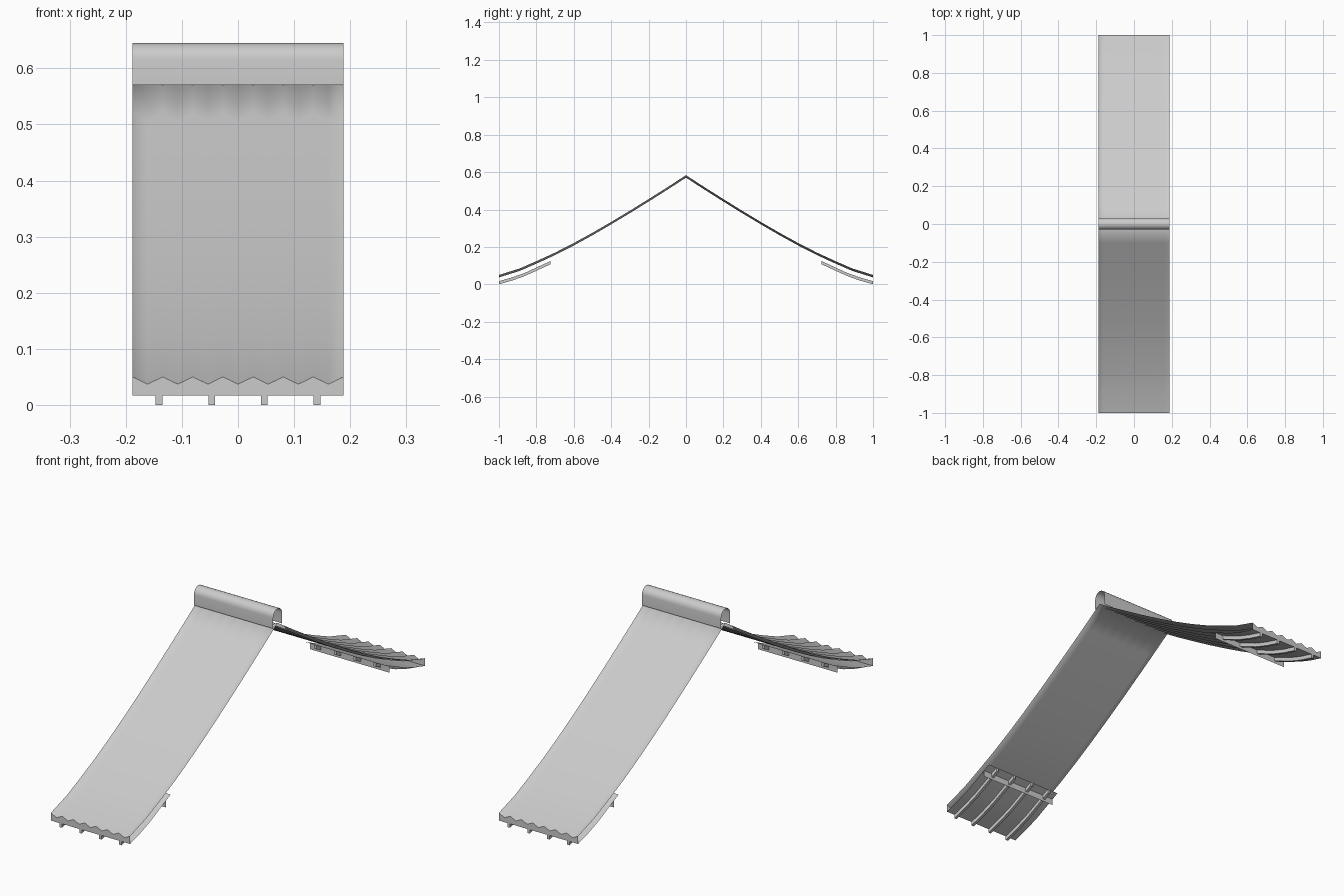
import bpy, bmesh, math

if "Cube" in bpy.data.objects:
    bpy.data.objects.remove(bpy.data.objects["Cube"])

HALF = 0.188          # half width of the roof strip
WAVES = 7             # corrugations across the width
AMP = 0.0065          # corrugation height either side of the middle

# (distance from ridge, height) of one slope, eave to ridge
SLOPE = [(1, .0435), (.89, .078), (.8, .117), (.7, .163), (.6, .214), (.5, .269),
         (.4, .327), (.3, .387), (.2, .449), (.1, .512), (0, .577)]
# underside of the eave, outer to inner end
SOFFIT = [(1, .017), (.93, .037), (.86, .062), (.725, .124)]


def make(name, verts, faces, smooth=None):
    me = bpy.data.meshes.new(name)
    me.from_pydata(verts, [], faces)
    ob = bpy.data.objects.new(name, me)
    bpy.context.collection.objects.link(ob)
    bm = bmesh.new()
    bm.from_mesh(me)
    bmesh.ops.recalc_face_normals(bm, faces=bm.faces)
    if smooth == "all":
        for f in bm.faces:
            f.smooth = True
    bm.to_mesh(me)
    bm.free()
    if smooth == "angle":
        bpy.ops.object.select_all(action='DESELECT')
        ob.select_set(True)
        bpy.context.view_layer.objects.active = ob
        bpy.ops.object.shade_smooth_by_angle(angle=math.radians(40))
    return ob


def grid(name, rows, smooth=None, up=False):
    n = len(rows[0])
    verts = [v for r in rows for v in r]
    faces = [(i * n + j, i * n + j + 1, (i + 1) * n + j + 1, (i + 1) * n + j)
             for i in range(len(rows) - 1) for j in range(n - 1)]
    ob = make(name, verts, faces, smooth)
    if up and sum(p.normal.z for p in ob.data.polygons) < 0:
        ob.data.flip_normals()
    return ob


XS = [-HALF + 2 * HALF * i / (2 * WAVES) for i in range(2 * WAVES + 1)]
WAVE = [AMP if i % 2 == 0 else -AMP for i in range(len(XS))]

# corrugated tile sheet running over the ridge
profile = [(-y, z) for y, z in SLOPE] + [(y, z) for y, z in SLOPE[-2::-1]]
grid("roof_tiles", [[(x, y, z + w) for x, w in zip(XS, WAVE)] for y, z in profile],
     "all", up=True)

# arched ridge cap, open below and at the ends
R, SPRING = 0.03, 0.615
arch = [(-R, .57)] + [(-R * math.cos(math.pi * i / 10), SPRING + R * math.sin(math.pi * i / 10))
                      for i in range(11)] + [(R, .57)]
grid("ridge_cap", [[(-HALF, y, z), (HALF, y, z)] for y, z in arch], "angle", up=True)

for side, s in (("front", -1), ("back", 1)):
    # fascia with its top cut to the tile wave
    fascia = grid(side + "_fascia", [[(x, s, .017) for x in XS],
                                     [(x, s, SLOPE[0][1] + w) for x, w in zip(XS, WAVE)]])
    if fascia.data.polygons[0].normal.y * s < 0:
        fascia.data.flip_normals()
    # soffit sheet under the eave
    grid(side + "_soffit", [[(-HALF, s * y, z), (HALF, s * y, z)] for y, z in SOFFIT],
         "angle")
    # cross board under the inner end of the soffit
    grid(side + "_cross_board", [[(-HALF, s * .757, z), (HALF, s * .757, z)]
                                 for z in (.081, .109)])
    # rafters below the soffit
    for k in range(4):
        cx, w, h = -.141 + k * .094, .006, .0165
        verts, faces = [], []
        for y, z in SOFFIT:
            verts += [(cx - w, s * y, z), (cx + w, s * y, z),
                      (cx + w, s * y, z - h - .0005), (cx - w, s * y, z - h - .0005)]
        for i in range(len(SOFFIT) - 1):
            for j in range(4):
                a, b = i * 4 + j, i * 4 + (j + 1) % 4
                faces.append((a, b, b + 4, a + 4))
        e = 4 * (len(SOFFIT) - 1)
        faces += [(0, 1, 2, 3), (e, e + 1, e + 2, e + 3)]
        make(f"{side}_rafter_{k + 1}", verts, faces)
